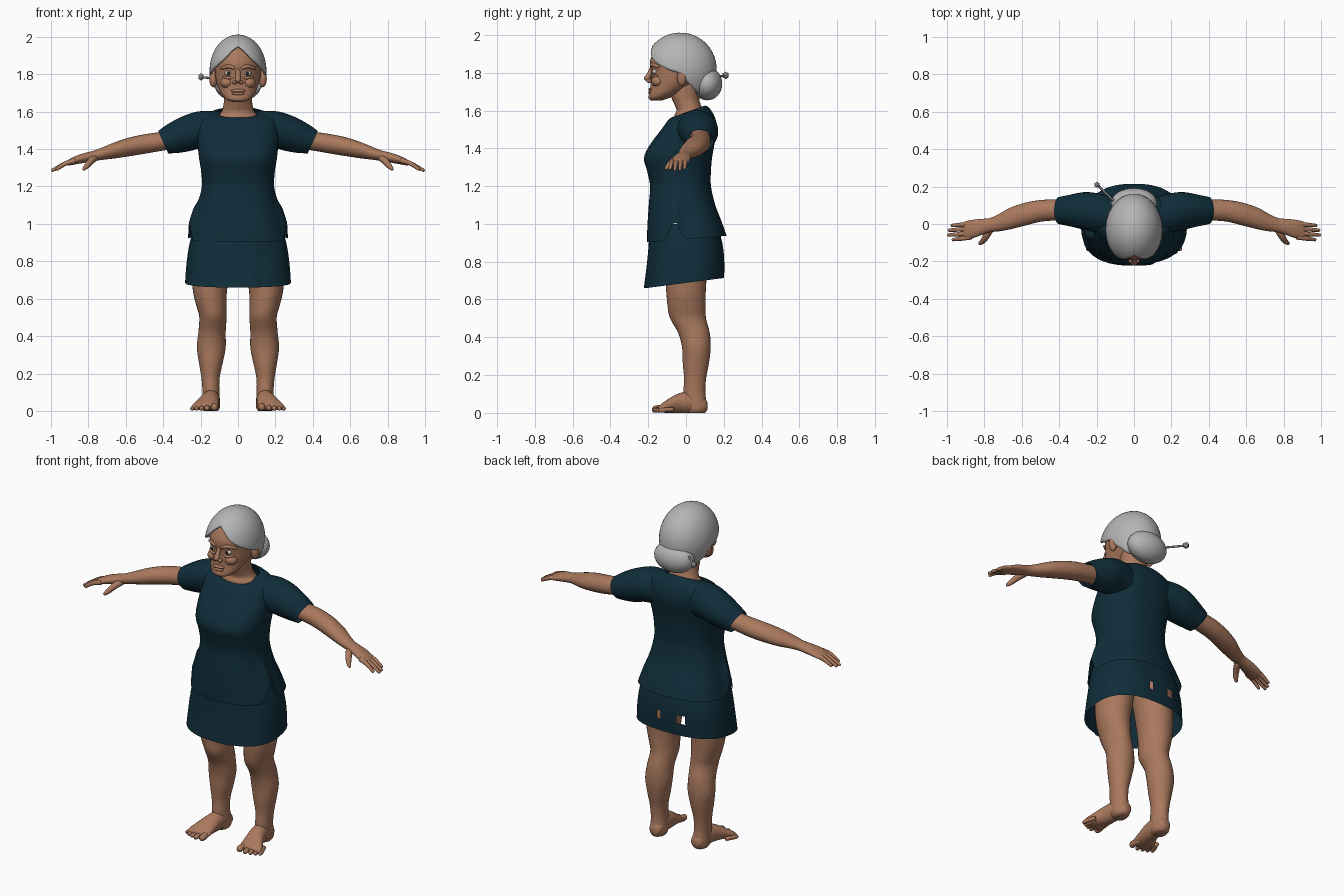
import bpy, bmesh, math
from mathutils import Vector


def material(name, rgb):
    m = bpy.data.materials.new(name)
    m.diffuse_color = (*rgb, 1)
    return m


SKIN = material("warm brown skin", (0.40, 0.19, 0.11))
NAVY = material("dark navy cloth", (0.005, 0.027, 0.043))
HAIR = material("grey hair", (0.46, 0.46, 0.46))
METAL = material("pin grey", (0.22, 0.22, 0.22))
WHITE = material("eye white", (0.6, 0.58, 0.55))
DARK = material("eye dark", (0.02, 0.015, 0.012))


def finish(name, bm, mat, mirror=False):
    bmesh.ops.recalc_face_normals(bm, faces=bm.faces)
    me = bpy.data.meshes.new(name)
    bm.to_mesh(me)
    bm.free()
    for p in me.polygons:
        p.use_smooth = True
    me.materials.append(mat)
    ob = bpy.data.objects.new(name, me)
    bpy.context.collection.objects.link(ob)
    if mirror:
        ob.modifiers.new("Mirror", 'MIRROR')
    return ob


def spline(pts, n):
    """Catmull-Rom through tuples of any length."""
    out = []
    for i in range(len(pts) - 1):
        a, b, c, d = pts[max(i - 1, 0)], pts[i], pts[i + 1], pts[min(i + 2, len(pts) - 1)]
        for k in range(n):
            t = k / n
            out.append([0.5 * (2 * q + (r - p) * t + (2 * p - 5 * q + 4 * r - s) * t * t
                               + (3 * q - p - 3 * r + s) * t ** 3) for p, q, r, s in zip(a, b, c, d)])
    return out + [list(pts[-1])]


def skin_rings(rings, caps=True):
    bm = bmesh.new()
    vs = [[bm.verts.new(co) for co in r] for r in rings]
    for a, b in zip(vs, vs[1:]):
        for i in range(len(a)):
            j = (i + 1) % len(a)
            bm.faces.new((a[i], a[j], b[j], b[i]))
    if caps:
        bm.faces.new(vs[0])
        bm.faces.new(vs[-1])
    return bm


def loft(axis, stations, seg=32, power=2, caps=True):
    """Stations: position on axis, two centres, two radii, tilt."""
    rings = []
    for p, c1, c2, r1, r2, tilt in spline([(*s, 0)[:6] for s in stations], 4):
        ring = []
        for i in range(seg):
            a = 2 * math.pi * i / seg
            c, s = math.cos(a), math.sin(a)
            u = r1 * math.copysign(abs(c) ** (2 / power), c)
            v = r2 * math.copysign(abs(s) ** (2 / power), s)
            w = p + tilt * v
            ring.append({'x': (w, c1 + u, c2 + v), 'y': (c1 + u, w, c2 + v),
                         'z': (c1 + u, c2 + v, w)}[axis])
        rings.append(ring)
    return skin_rings(rings, caps)


def tube(name, pts, mat, mirror=False, seg=12):
    """Round tube through (x, y, z, radius) with a rounded tip."""
    end = Vector(pts[-1][:3])
    d = (end - Vector(pts[-2][:3])).normalized()
    r = pts[-1][3]
    path = spline(pts, 4) + [[*(end + d * r * .4), r * .8], [*(end + d * r * .6), r * .45]]
    rings = []
    for i, p in enumerate(path):
        d = Vector(path[min(i + 1, len(path) - 1)][:3]) - Vector(path[max(i - 1, 0)][:3])
        q = d.to_track_quat('Z', 'Y')
        rings.append([Vector(p[:3]) + q @ Vector((p[3] * math.cos(6.28319 * k / seg),
                      p[3] * math.sin(6.28319 * k / seg), 0)) for k in range(seg)])
    return finish(name, skin_rings(rings), mat, mirror)


def ball(name, centre, radii, mat, mirror=False, seg=24):
    bm = bmesh.new()
    bmesh.ops.create_uvsphere(bm, u_segments=seg, v_segments=seg // 2, radius=1)
    for v in bm.verts:
        v.co = Vector(centre) + Vector(a * b for a, b in zip(v.co, radii))
    return finish(name, bm, mat, mirror)


# Shirt body: height, half width, front y, back y, tilt
body = [(.92, .267, -.207, .215, .08), (1.0, .245, -.204, .19, .04), (1.1, .212, -.197, .155, 0),
        (1.2, .193, -.19, .132, 0), (1.28, .197, -.206, .132, 0), (1.35, .208, -.222, .138, 0),
        (1.42, .215, -.19, .15, 0), (1.5, .218, -.13, .165, 0), (1.56, .205, -.09, .152, .05),
        (1.59, .155, -.072, .122, .25), (1.597, .112, -.062, .1, .36)]
bm = loft('z', [(z, 0, (f + b) / 2, w, (b - f) / 2, t) for z, w, f, b, t in body], 64, 2.4, False)
for v in bm.verts:  # side slits in the hem
    if v.co.z < 1.2 and abs(v.co.x) > .15:
        notch = max(0, .12 - 2.6 * abs(v.co.y + .06))
        v.co.z += notch * (1 - max(0, v.co.z - .9) / .3)
finish("shirt_body", bm, NAVY)

# Sleeves with slanted cuffs
finish("sleeve", loft('x', [(.1, .05, 1.5, .09, .1), (.2, .06, 1.503, .105, .1),
       (.27, .07, 1.485, .1, .095, .15), (.34, .072, 1.46, .085, .08, .3),
       (.40, .072, 1.437, .073, .06, .45)], caps=False), NAVY, True)

# Skirt with a front overlap and two small tears at the back
bm = loft('z', [(.687, 0, -.006, .283, .208, .13), (.8, 0, .002, .274, .2, .06),
                (.9, 0, .002, .258, .19), (1.0, 0, -.01, .23, .175)], 96, 2.5, False)
for v in bm.verts:
    if v.co.y < -.1 and v.co.x < .112:
        v.co.y -= .009
tears = [(-.1, .81, .03), (.05, .81, .016)]
holes = [f for f in bm.faces if f.calc_center_median().y > .1 and any(
    math.hypot(f.calc_center_median().x - x, f.calc_center_median().z - z) < r for x, z, r in tears)]
bmesh.ops.delete(bm, geom=holes, context='FACES')
finish("skirt", bm, NAVY)

# Arms and palms
finish("arm", loft('x', [(.33, .075, 1.455, .055, .052), (.42, .075, 1.44, .056, .051),
       (.5, .07, 1.427, .058, .052), (.58, .053, 1.412, .061, .05), (.66, .03, 1.393, .058, .043),
       (.72, .008, 1.377, .047, .034), (.77, -.006, 1.364, .038, .028), (.82, -.017, 1.353, .044, .026),
       (.86, -.026, 1.343, .049, .023), (.9, -.034, 1.33, .049, .017), (.915, -.037, 1.325, .043, .01)],
       24), SKIN, True)
fingers = [(.0, .974, -.008, 1.295), (-.024, .99, -.033, 1.288),
           (-.047, .993, -.059, 1.286), (-.07, .968, -.084, 1.292)]
for y, tx, ty, tz in fingers:
    tube("finger", [(.87, y, 1.338, .013), (.92, (y + ty) / 2, 1.324, .0125), (tx, ty, tz, .0085)], SKIN, True)
tube("thumb", [(.765, -.02, 1.355, .02), (.79, -.065, 1.333, .018), (.81, -.093, 1.308, .014),
               (.825, -.105, 1.293, .009)], SKIN, True)

# Legs
finish("leg", loft('z', [(.0, .142, .055, .035, .045), (.02, .142, .055, .046, .057),
       (.06, .143, .05, .046, .058), (.11, .145, .044, .045, .058), (.18, .147, .048, .049, .058),
       (.26, .145, .052, .064, .069), (.34, .143, .055, .077, .075), (.42, .139, .043, .073, .083),
       (.5, .134, .011, .073, .095), (.56, .142, .003, .08, .1), (.65, .15, 0, .092, .105),
       (.8, .14, 0, .107, .115), (.95, .12, 0, .115, .125)]), SKIN, True)
# Feet and toes
bm = loft('y', [(.113, .14, .035, .018, .02), (.095, .14, .043, .038, .04), (.03, .143, .056, .045, .056),
                (-.03, .15, .053, .05, .053), (-.08, .163, .041, .06, .041),
                (-.12, .174, .028, .07, .027), (-.145, .177, .02, .066, .016)])
finish("foot", bm, SKIN, True)
toes = [(.125, -.168, .019), (.164, -.171, .014), (.193, -.163, .013), (.219, -.152, .0125), (.242, -.138, .012)]
for x, y, r in toes:
    tube("toe", [(x * .75 + .04, y + .07, r + .006, r), (x, y + .02, r + .003, r),
                 (x + .003, y, r, r * .9)], SKIN, True)

# Neck and head
finish("neck", loft('z', [(1.5, 0, .02, .12, .08), (1.57, 0, .02, .108, .082), (1.6, 0, .02, .088, .07),
       (1.64, 0, .005, .077, .07), (1.68, 0, -.005, .076, .075), (1.76, 0, 0, .08, .08)]), SKIN)
finish("head", loft('z', [(1.652, 0, -.158, .028, .025), (1.665, 0, -.145, .062, .053),
       (1.69, 0, -.115, .086, .08), (1.72, 0, -.086, .101, .102), (1.76, 0, -.055, .115, .133),
       (1.8, 0, -.04, .123, .143), (1.84, 0, -.035, .124, .155), (1.88, 0, -.03, .118, .155),
       (1.93, 0, -.03, .093, .125), (1.965, 0, -.03, .058, .083)], 40), SKIN)
ball("ear", (.132, -.022, 1.776), (.022, .026, .046), SKIN, True)
ball("cheek", (.058, -.148, 1.755), (.036, .036, .03), SKIN, True)
ball("nostril", (.017, -.196, 1.757), (.013, .016, .011), SKIN, True, 12)
tube("nose", [(0, -.176, 1.83, .012), (0, -.192, 1.795, .013), (0, -.207, 1.767, .017)], SKIN)
ball("upper_lip", (0, -.187, 1.712), (.04, .012, .009), SKIN)
ball("lower_lip", (0, -.188, 1.696), (.034, .012, .008), SKIN)
tube("brow", [(.016, -.183, 1.832, .009), (.05, -.176, 1.842, .011), (.088, -.147, 1.832, .008)], SKIN, True)
tube("eye_bag", [(.024, -.176, 1.785, .006), (.05, -.174, 1.78, .008), (.08, -.152, 1.786, .006)], SKIN, True)
ball("eye", (.05, -.164, 1.806), (.021, .016, .014), WHITE, True, 16)
ball("iris", (.05, -.176, 1.806), (.0095, .0065, .0095), DARK, True, 12)

# Hair cap: ellipsoid trimmed to a hairline given by angle from the front
line = [(0, 1.945), (.25, 1.925), (.55, 1.88), (.9, 1.842), (1.3, 1.81), (1.55, 1.80),
        (1.8, 1.75), (2.2, 1.70), (3.15, 1.68)]


def hairline(f):
    for (a, za), (b, zb) in zip(line, line[1:]):
        if f <= b:
            return za + (zb - za) * (f - a) / (b - a)
    return line[-1][1]


rings, SEG, ROWS = [], 64, 18
for k in range(1, ROWS + 1):
    ring = []
    for i in range(SEG):
        a = 2 * math.pi * i / SEG
        th = math.acos((hairline(min(a, 2 * math.pi - a)) - 1.82) / .18) * k / ROWS
        ring.append((.14 * math.sin(th) * math.sin(a), -.03 - .18 * math.sin(th) * math.cos(a),
                     1.82 + .18 * math.cos(th)))
    rings.append(ring)
bm = skin_rings(rings, False)
bm.faces.new([v for v in bm.verts][:SEG])
cap = finish("hair_cap", bm, HAIR)
solid = cap.modifiers.new("Thickness", 'SOLIDIFY')
solid.thickness = .012
ball("hair_bun", (0, .112, 1.742), (.124, .08, .088), HAIR, seg=32)

# Hair pin with a diamond end
tube("hair_pin", [(-.06, .08, 1.772, .006), (-.13, .145, 1.778, .006), (-.19, .203, 1.784, .006)], METAL)
ball("pin_end", (-.198, .21, 1.786), (.018, .018, .02), METAL, seg=6)
